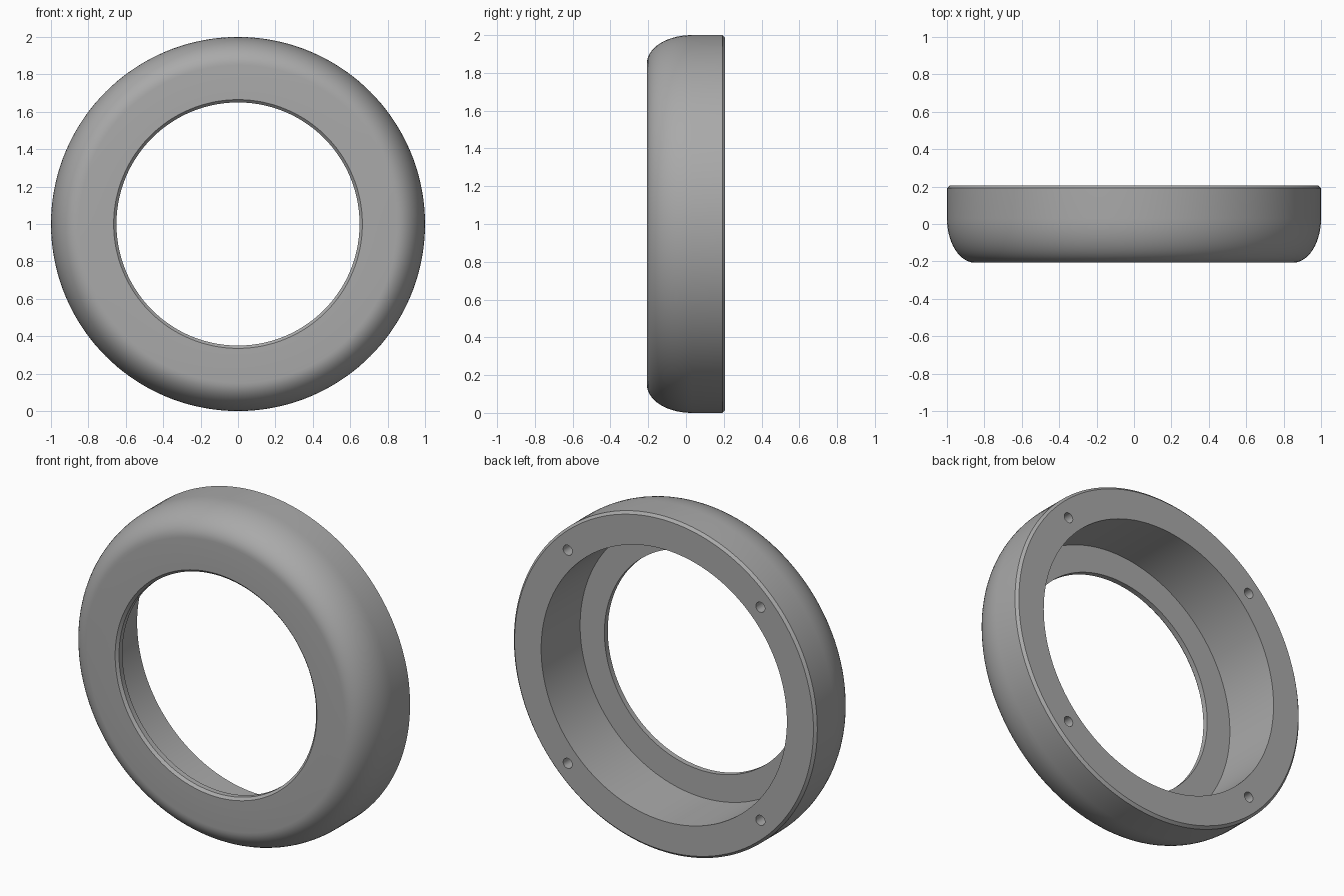
import bpy, bmesh
from math import sin, cos, pi, radians
from mathutils import Matrix, Vector

cube = bpy.data.objects.get("Cube")
if cube:
    bpy.data.objects.remove(cube)

CENTRE = Vector((0, 0, 1))
HALF = 0.207          # half depth
CHAMFER = 0.015
BORE = 0.65           # front opening
POCKET = 0.81         # rear recess
FLOOR = -0.16         # y of the recess floor

grey = bpy.data.materials.new("plain grey")
grey.use_nodes = True
colour = (0.4, 0.4, 0.4, 1)
grey.diffuse_color = colour
grey.node_tree.nodes["Principled BSDF"].inputs["Base Color"].default_value = colour


def add_object(name, bm):
    bmesh.ops.recalc_face_normals(bm, faces=bm.faces)
    mesh = bpy.data.meshes.new(name)
    bm.to_mesh(mesh)
    bm.free()
    mesh.materials.append(grey)
    obj = bpy.data.objects.new(name, mesh)
    bpy.context.collection.objects.link(obj)
    return obj


# Cross-section (radius, y): rounded front shoulder, then rear rim, recess, lip
STEPS = 14
profile = [(0.85 + 0.15 * sin(a), 0.03 - (HALF + 0.03) * cos(a))
           for a in (pi / 2 * i / STEPS for i in range(STEPS + 1))]
profile += [(1, HALF - CHAMFER), (1 - CHAMFER, HALF), (POCKET, HALF),
            (POCKET, FLOOR), (BORE, FLOOR),
            (BORE, CHAMFER - HALF), (BORE + CHAMFER, -HALF)]

# Ring body turned about the y axis
bm = bmesh.new()
verts = [bm.verts.new(CENTRE + Vector((r, y, 0))) for r, y in profile]
edges = [bm.edges.new((v, verts[(i + 1) % len(verts)])) for i, v in enumerate(verts)]
bmesh.ops.spin(bm, geom=verts + edges, cent=CENTRE, axis=(0, 1, 0),
               angle=2 * pi, steps=144, use_merge=True)
bmesh.ops.remove_doubles(bm, verts=bm.verts, dist=1e-5)
ring = add_object("ring_body", bm)

# Four blind screw holes in the rear rim
bm = bmesh.new()
for sx in (-1, 1):
    for sz in (-1, 1):
        place = Matrix.Translation(CENTRE + Vector((0.635 * sx, HALF, 0.635 * sz)))
        bmesh.ops.create_cone(bm, cap_ends=True, segments=24, radius1=0.03,
                              radius2=0.03, depth=0.4,
                              matrix=place @ Matrix.Rotation(radians(90), 4, "X"))
cutter = add_object("screw_hole_cutter", bm)
cutter.hide_render = True

cut = ring.modifiers.new("screw holes", "BOOLEAN")
cut.operation = "DIFFERENCE"
cut.solver = "EXACT"
cut.object = cutter

bpy.ops.object.select_all(action="DESELECT")
ring.select_set(True)
bpy.context.view_layer.objects.active = ring
bpy.ops.object.modifier_apply(modifier=cut.name)
bpy.data.objects.remove(cutter)
bpy.ops.object.shade_smooth_by_angle(angle=radians(30))
